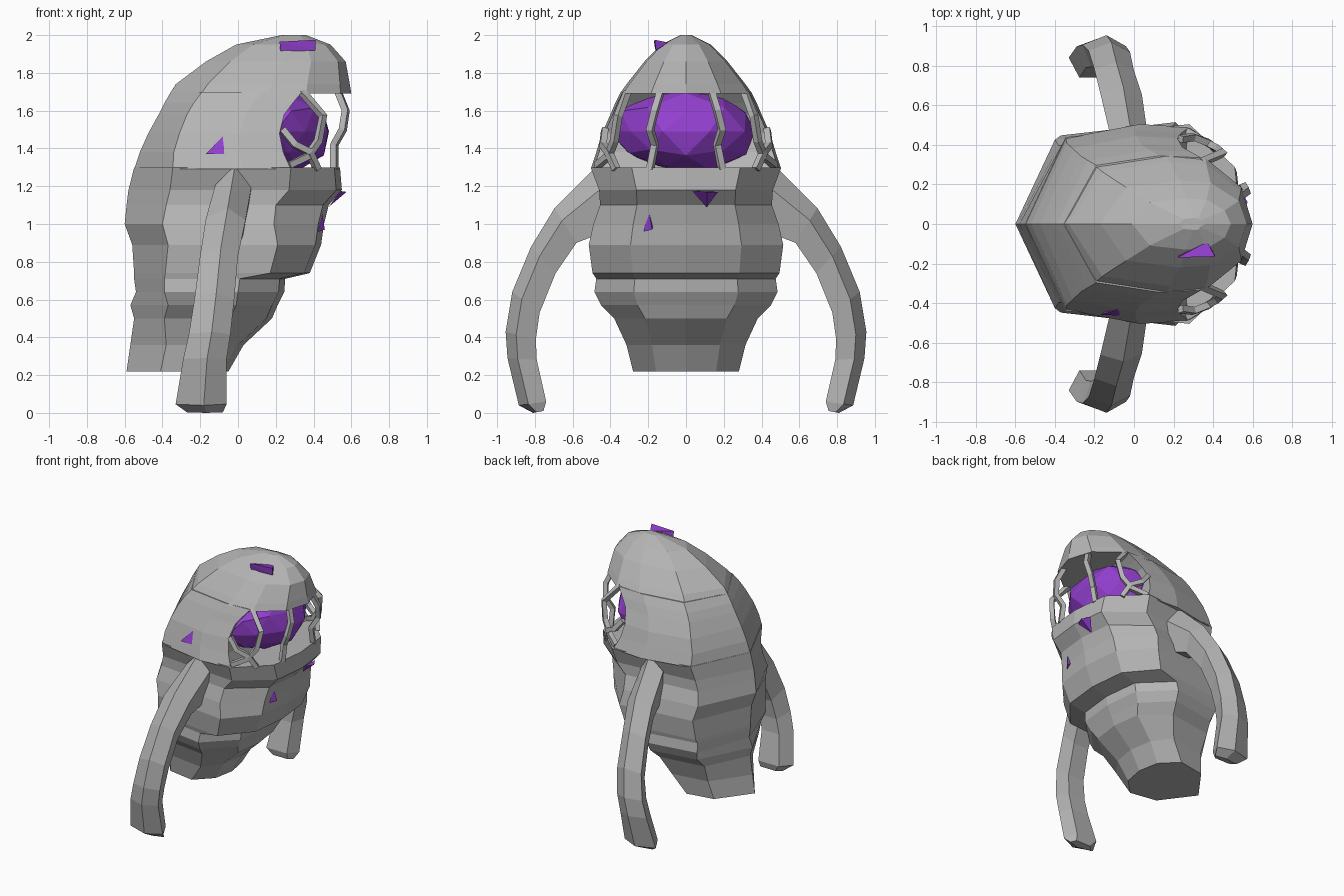
import bpy, bmesh, random
from mathutils import Vector

random.seed(4)


def material(name, rgb):
    m = bpy.data.materials.new(name)
    m.diffuse_color = (*rgb, 1)
    return m


GREY = material("stone grey", (0.46, 0.46, 0.46))
PURPLE = material("crystal purple", (0.29, 0.05, 0.62))


def finish(name, bm, mat):
    bmesh.ops.recalc_face_normals(bm, faces=bm.faces)
    me = bpy.data.meshes.new(name)
    bm.to_mesh(me)
    bm.free()
    me.materials.append(mat)
    ob = bpy.data.objects.new(name, me)
    bpy.context.collection.objects.link(ob)
    return ob


def loft(name, rings, mat):
    bm = bmesh.new()
    loops = [[bm.verts.new(p) for p in r] for r in rings]
    n = len(loops[0])
    for a, b in zip(loops, loops[1:]):
        for i in range(n):
            j = (i + 1) % n
            bm.faces.new((a[i], a[j], b[j], b[i]))
    bm.faces.new(loops[0])
    bm.faces.new(loops[-1])
    return finish(name, bm, mat)


def mirrored_ring(half, z):
    """half runs from the back centre to the front centre on the +y side"""
    return [(x, y, z) for x, y in half] + [(x, -y, z) for x, y in half[-2:0:-1]]


# Lower body: z, back x, back corner x, side corner x, front x, half width
torso = [
    (0.22, -0.59, -0.41, -0.20, -0.05, 0.28),
    (0.36, -0.57, -0.38, -0.10, 0.03, 0.315),
    (0.50, -0.55, -0.39, -0.04, 0.18, 0.38),
    (0.57, -0.57, -0.37, -0.01, 0.21, 0.45),
    (0.64, -0.54, -0.39, 0.00, 0.245, 0.485),
    (0.71, -0.55, -0.39, 0.01, 0.25, 0.475),
    (0.74, -0.55, -0.385, 0.17, 0.38, 0.495),
    (0.89, -0.56, -0.37, 0.21, 0.44, 0.515),
    (1.00, -0.60, -0.40, 0.19, 0.455, 0.49),
    (1.10, -0.59, -0.38, 0.20, 0.48, 0.455),
    (1.18, -0.58, -0.36, 0.27, 0.55, 0.46),
    (1.30, -0.55, -0.345, 0.28, 0.54, 0.505),
]
loft("torso", [mirrored_ring([(xb, 0), (xc, w * .87), (xs, w), (xf - .03, w * .57), (xf, 0)], z)
               for z, xb, xc, xs, xf, w in torso], GREY)

# Back of the hood, ending at the rounded side of the opening
hood_back = [
    (1.29, -0.55, -0.345, 0.28, 0.505),
    (1.38, -0.52, -0.34, 0.24, 0.475),
    (1.48, -0.475, -0.31, 0.22, 0.445),
    (1.58, -0.42, -0.27, 0.245, 0.40),
    (1.64, -0.39, -0.235, 0.29, 0.375),
    (1.70, -0.355, -0.19, 0.34, 0.345),
]
loft("hood_back", [mirrored_ring([(xb, 0), (xc, w * .86), (xc * .4 + xe * .6, w), (xe, w * .97), (xe - .05, 0)], z)
                   for z, xb, xc, xe, w in hood_back], GREY)

# Top of the hood with overhanging brow
hood_top = [
    (1.69, -0.36, -0.195, 0.60, 0.35),
    (1.74, -0.33, -0.16, 0.592, 0.315),
    (1.86, -0.17, -0.04, 0.57, 0.22),
    (1.95, -0.01, 0.08, 0.49, 0.13),
    (2.00, 0.23, 0.25, 0.36, 0.03),
]
loft("hood_top", [mirrored_ring([(xb, 0), (xc, w * .84), (xc * .55 + xf * .45, w),
                                 (xc * .3 + xf * .7, w * .95), (xf - .1 * (2.26 - z), w * .53), (xf, 0)], z)
                  for z, xb, xc, xf, w in hood_top], GREY)

# Faceted crystal core inside the opening
bm = bmesh.new()
bmesh.ops.create_icosphere(bm, subdivisions=2, radius=1)
for v in bm.verts:
    p = v.co * random.uniform(0.93, 1.08)
    v.co = (0.2 + 0.28 * p.x, 0.385 * p.y, 1.49 + 0.225 * p.z)
finish("crystal_core", bm, PURPLE)

# Thin bent ribs across the opening
ribs = [
    [(.53, .135, 1.70), (.57, .165, 1.60), (.555, .19, 1.50), (.51, .165, 1.42), (.51, .19, 1.29)],
    [(.34, .31, 1.70), (.45, .36, 1.57), (.425, .38, 1.44), (.37, .41, 1.36), (.27, .47, 1.31)],
    [(.235, .43, 1.50), (.30, .44, 1.42), (.38, .41, 1.38), (.42, .37, 1.29)],
]


def bar(name, path, r=0.017):
    rings = []
    for i, p in enumerate(path):
        d = (Vector(path[min(i + 1, len(path) - 1)]) - Vector(path[max(i - 1, 0)])).normalized()
        u = d.cross(Vector((p[0] - .1, p[1], 0))).normalized() * r
        w = d.cross(u)
        rings.append([Vector(p) + u + w, Vector(p) - u + w, Vector(p) - u - w, Vector(p) + u - w])
    loft(name, rings, GREY)


# Arms: outer (y, z), inner (y, z), left x, right x
arm = [
    (0.47, 1.31, 0.40, 0.97, -0.12, 0.07),
    (0.695, 1.085, 0.58, 0.90, -0.17, 0.04),
    (0.82, 0.88, 0.69, 0.74, -0.20, 0.0),
    (0.92, 0.64, 0.775, 0.53, -0.23, -0.02),
    (0.955, 0.43, 0.795, 0.39, -0.26, -0.04),
    (0.945, 0.29, 0.79, 0.28, -0.29, -0.06),
    (0.885, 0.04, 0.74, 0.06, -0.33, -0.06),
    (0.81, 0.0, 0.755, 0.01, -0.27, -0.08),
]


def arm_ring(st, side):
    oy, oz, iy, iz, xl, xr = st

    def pt(t, f):
        return (xl + (xr - xl) * t, side * (oy + (iy - oy) * f), oz + (iz - oz) * f)
    return [pt(.55, 0), pt(1, .35), pt(.85, 1), pt(.2, 1), pt(0, .3)]


for side, label in ((1, "left"), (-1, "right")):
    loft(label + "_arm", [arm_ring(s, side) for s in arm], GREY)
    for i, path in enumerate(ribs):
        bar(f"{label}_rib_{i + 1}", [(x, side * y, z) for x, y, z in path])

# Loose crystal shards stuck in the surface
shards = {
    "side_shard": [(-.17, -.46, 1.37), (.02, -.465, 1.37), (-.01, -.41, 1.54), (.03, -.40, 1.50), (-.05, -.38, 1.40)],
    "top_shard": [(.22, -.17, 1.965), (.225, -.16, 1.91), (.41, -.165, 1.975), (.41, -.16, 1.92), (.37, -.09, 1.96)],
    "front_shard": [(.54, .03, 1.175), (.54, .17, 1.17), (.48, .11, 1.09), (.575, .11, 1.17)],
    "belly_shard": [(.40, -.24, .975), (.44, -.20, 1.09), (.46, -.18, .97), (.43, -.22, .96), (.40, -.17, 1.0)],
}
for name, pts in shards.items():
    bm = bmesh.new()
    for p in pts:
        bm.verts.new(p)
    bmesh.ops.convex_hull(bm, input=bm.verts)
    finish(name, bm, PURPLE)
